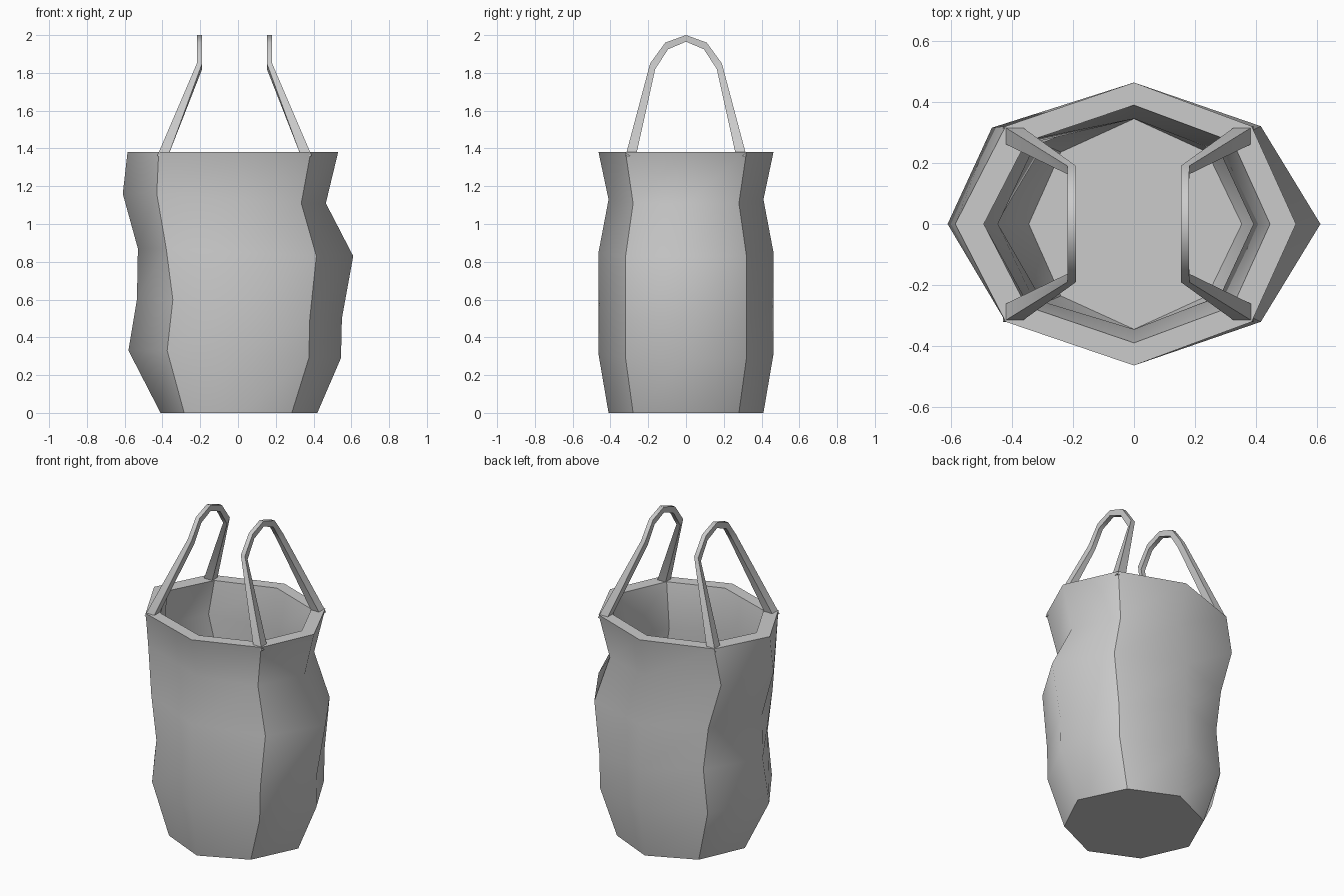
import bpy, bmesh, math

if "Cube" in bpy.data.objects:
    bpy.data.objects.remove(bpy.data.objects["Cube"])

# Levels of the sack wall: (z, x) profiles for the side ridges and the corner ridges
left = [(0, -.41), (.33, -.58), (.6, -.535), (.87, -.53), (1.16, -.61), (1.38, -.585)]
right = [(0, .42), (.29, .545), (.5, .55), (.83, .61), (1.11, .465), (1.38, .53)]
left_corner_x = [-.285, -.375, -.345, -.38, -.43, -.42]
right_corner_x = [.285, .375, .38, .415, .335, .385]
front_y = [.41, .463, .463, .463, .41, .463]
corner_y = [.28, .32, .32, .32, .28, .32]
mid_z = [0, .31, .57, .85, 1.13, 1.38]


def ring(i):
    """Eight points of one level, counter-clockwise from the right."""
    (zl, xl), (zr, xr) = left[i], right[i]
    fy, cy, zm = front_y[i], corner_y[i], mid_z[i]
    lx, rx = left_corner_x[i], right_corner_x[i]
    back = (lx - .035, .315, zl) if i == 4 else (lx, cy, zl)
    return [(xr, 0, zr), (rx, cy, zr), (0, fy, zm), back,
            (xl, 0, zl), (lx, -cy, zl), (0, -fy, zm), (rx, -cy, zr)]


def finish(bm, name):
    bmesh.ops.recalc_face_normals(bm, faces=bm.faces[:])
    me = bpy.data.meshes.new(name)
    bm.to_mesh(me)
    bm.free()
    ob = bpy.data.objects.new(name, me)
    bpy.context.collection.objects.link(ob)
    return ob


# Sack: outer wall, rim, inner wall and floor in one closed skin
bm = bmesh.new()
rings = [ring(i) for i in range(6)]
inner = [[(x * .84, y * .84, max(z, .05)) for x, y, z in r] for r in reversed(rings)]
loops = [[bm.verts.new(p) for p in r] for r in rings + inner]
for f in (loops[0], loops[-1]):
    bm.faces.new(f).smooth = False
for n, (a, b) in enumerate(zip(loops, loops[1:])):
    for k in range(8):
        j = (k + 1) % 8
        bm.faces.new((a[k], a[j], b[j], b[k])).smooth = n != 5
# Hard creases on the four corner ridges, the base and the rim
for a, b in zip(loops, loops[1:]):
    for k in (1, 3, 5, 7):
        bm.edges.get((a[k], b[k])).smooth = False
for n in (0, 5, 6, 11):
    for k in range(8):
        bm.edges.get((loops[n][k], loops[n][(k + 1) % 8])).smooth = False
finish(bm, "sack")

# Handles: (outer y, outer z, inner y, inner z, outer x, inner x) from foot to crown
half = [(.32, 1.36, .265, 1.36, .428, .37),
        (.19, 1.85, .163, 1.82, .218, .19),
        (.11, 1.96, .095, 1.925, .217, .19),
        (0, 2.0, 0, 1.965, .217, .19)]
path = half + [(-h[0], h[1], -h[2], *h[3:]) for h in reversed(half[:-1])]


def handle(name, side, shift):
    bm = bmesh.new()
    rows = []
    for oy, oz, iy, iz, ox, ix in path:
        pts = [(ox, oy, oz), (ox, iy, iz), (ix, iy, iz), (ix, oy, oz)]
        rows.append([bm.verts.new((side * x + shift, y, z)) for x, y, z in pts])
    for a, b in zip(rows, rows[1:]):
        for k in range(4):
            j = (k + 1) % 4
            bm.faces.new((a[k], a[j], b[j], b[k]))
    bm.faces.new(rows[0])
    bm.faces.new(rows[-1])
    ob = finish(bm, name)
    bpy.ops.object.select_all(action='DESELECT')
    ob.select_set(True)
    bpy.context.view_layer.objects.active = ob
    bpy.ops.object.shade_smooth_by_angle(angle=math.radians(50))


handle("left_handle", -1, 0)
handle("right_handle", 1, -.037)
